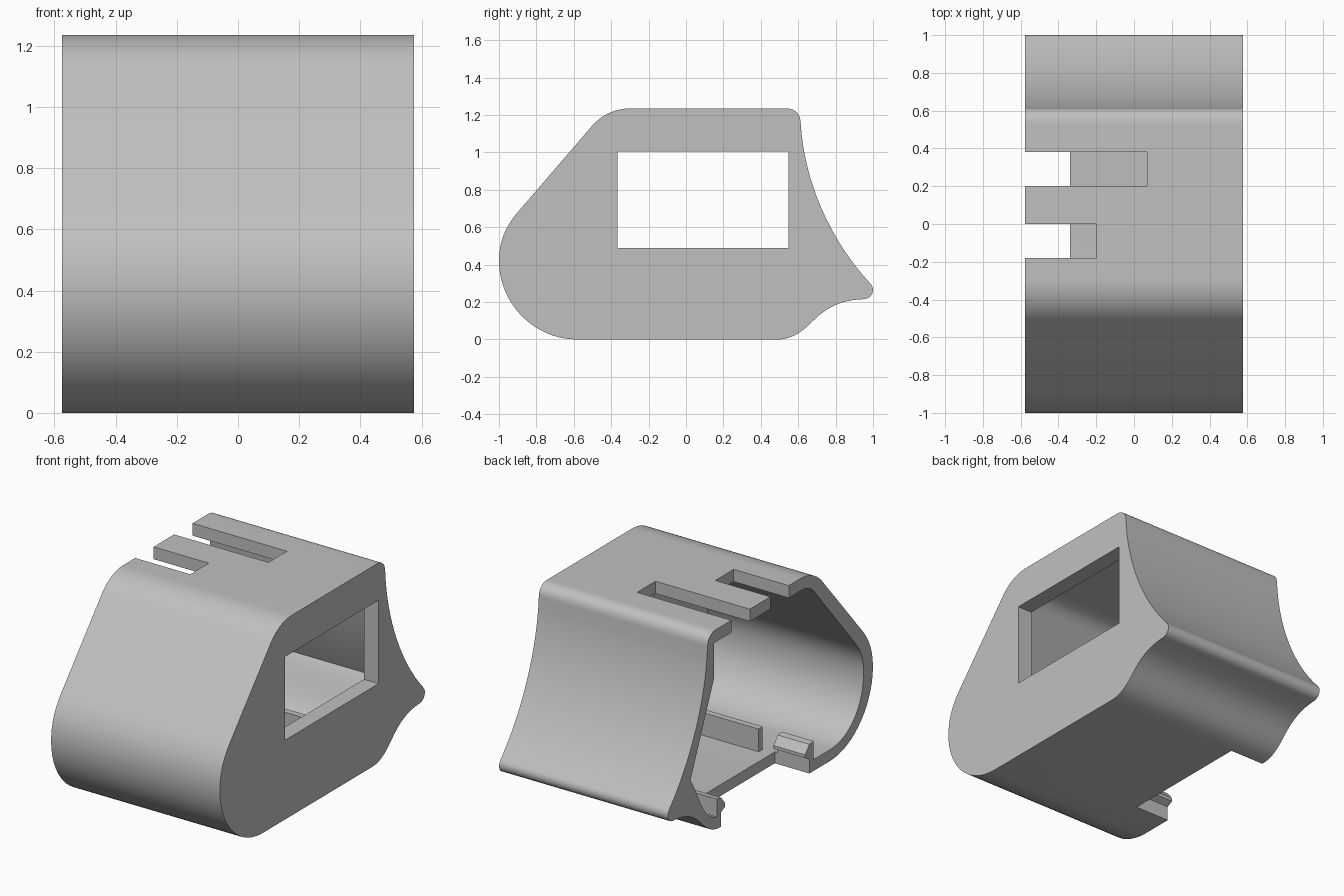
import bpy
import bmesh
import math

if "Cube" in bpy.data.objects:
    bpy.data.objects.remove(bpy.data.objects["Cube"], do_unlink=True)

grey = bpy.data.materials.new("plain grey")
grey.use_nodes = True
COLOR = (0.53, 0.53, 0.53, 1)
grey.diffuse_color = COLOR
grey.node_tree.nodes["Principled BSDF"].inputs["Base Color"].default_value = COLOR

HALF = 0.576   # half width of the housing
CAP = 0.1      # thickness of the closed end wall


def outline(start, segments, steps=16):
    """Chain straight (1 point) and cubic (3 points) segments into a (y, z) loop."""
    pts = [start]
    for seg in segments:
        if len(seg) == 1:
            pts.append(seg[0])
            continue
        a, (b, c, d) = pts[-1], seg
        for i in range(1, steps + 1):
            t = i / steps
            u = 1 - t
            pts.append(tuple(u**3 * a[k] + 3 * u * u * t * b[k]
                             + 3 * u * t * t * c[k] + t**3 * d[k] for k in (0, 1)))
    return pts


def extrude(name, pts, x0, x1):
    """Prism of a (y, z) loop between two x positions."""
    bm = bmesh.new()
    face = bm.faces.new([bm.verts.new((x0, y, z)) for y, z in pts])
    ext = bmesh.ops.extrude_face_region(bm, geom=[face])
    verts = [g for g in ext["geom"] if isinstance(g, bmesh.types.BMVert)]
    bmesh.ops.translate(bm, verts=verts, vec=(x1 - x0, 0, 0))
    bmesh.ops.recalc_face_normals(bm, faces=bm.faces[:])
    mesh = bpy.data.meshes.new(name)
    bm.to_mesh(mesh)
    bm.free()
    mesh.materials.append(grey)
    ob = bpy.data.objects.new(name, mesh)
    bpy.context.collection.objects.link(ob)
    return ob


def box(name, x0, x1, y0, y1, z0, z1):
    return extrude(name, [(y0, z0), (y1, z0), (y1, z1), (y0, z1)], x0, x1)


def activate(ob):
    bpy.ops.object.select_all(action="DESELECT")
    ob.select_set(True)
    bpy.context.view_layer.objects.active = ob


def cut(ob, cutter):
    mod = ob.modifiers.new("cut", "BOOLEAN")
    mod.operation = "DIFFERENCE"
    mod.solver = "EXACT"
    mod.object = cutter
    activate(ob)
    bpy.ops.object.modifier_apply(modifier=mod.name)
    bpy.data.objects.remove(cutter, do_unlink=True)


# Outer side profile: rounded nose, sloped front, flat top, flared rear lip
outer = outline((-0.58, 0), [
    [(-0.82, 0), (-1, 0.2), (-1, 0.42)],
    [(-1, 0.53), (-0.96, 0.61), (-0.9, 0.68)],
    [(-0.5, 1.145)],
    [(-0.45, 1.2), (-0.38, 1.236), (-0.29, 1.236)],
    [(0.53, 1.236)],
    [(0.58, 1.236), (0.61, 1.21), (0.613, 1.16)],
    [(0.63, 0.85), (0.77, 0.53), (0.985, 0.3)],
    [(1.015, 0.27), (1.0, 0.215), (0.94, 0.215)],
    [(0.84, 0.21), (0.76, 0.18), (0.68, 0.1)],
    [(0.61, 0.03), (0.56, 0), (0.48, 0)],
])
housing = extrude("housing", outer, -HALF, HALF)

# Hollow interior, open on the -x end
inner = outline((-0.58, 0.07), [
    [(-0.78, 0.07), (-0.91, 0.23), (-0.91, 0.42)],
    [(-0.91, 0.51), (-0.88, 0.57), (-0.83, 0.63)],
    [(-0.44, 1.09)],
    [(-0.4, 1.14), (-0.36, 1.16), (-0.29, 1.16)],
    [(0.55, 1.16)],
    [(0.55, 0.94)],
    [(0.78, 0.4)],
    [(0.7, 0.3), (0.66, 0.07), (0.48, 0.07)],
])
cut(housing, extrude("cavity", inner, -1, HALF - CAP))

# Window in the closed end, two top slots and the floor notch
cut(housing, box("window", 0.4, 0.8, -0.365, 0.549, 0.49, 1.005))
cut(housing, box("long_slot", -1, 0.068, 0.2, 0.38, 1.0, 1.5))
cut(housing, box("short_slot", -1, -0.2, -0.18, 0, 1.0, 1.5))
cut(housing, box("floor_notch", -1, -0.34, -0.38, 0.48, -0.2, 0.2))
activate(housing)
bpy.ops.object.shade_smooth_by_angle(angle=math.radians(30))

# Snap clips on the notch edges and guide rails, mirrored about the notch centre
MID = 0.05
for label, side in (("rear", 1), ("front", -1)):
    hook = [(0.43, 0.02), (0.47, 0.02), (0.47, 0.185), (0.43, 0.18),
            (0.39, 0.13), (0.39, 0.11), (0.43, 0.09)]
    extrude(label + "_clip", [(MID + side * d, z) for d, z in hook], -HALF, -0.36)
    ys = sorted((MID + side * 0.38, MID + side * 0.42))
    box(label + "_rail", -0.265, HALF - CAP + 0.01, *ys, 0.05, 0.21)
